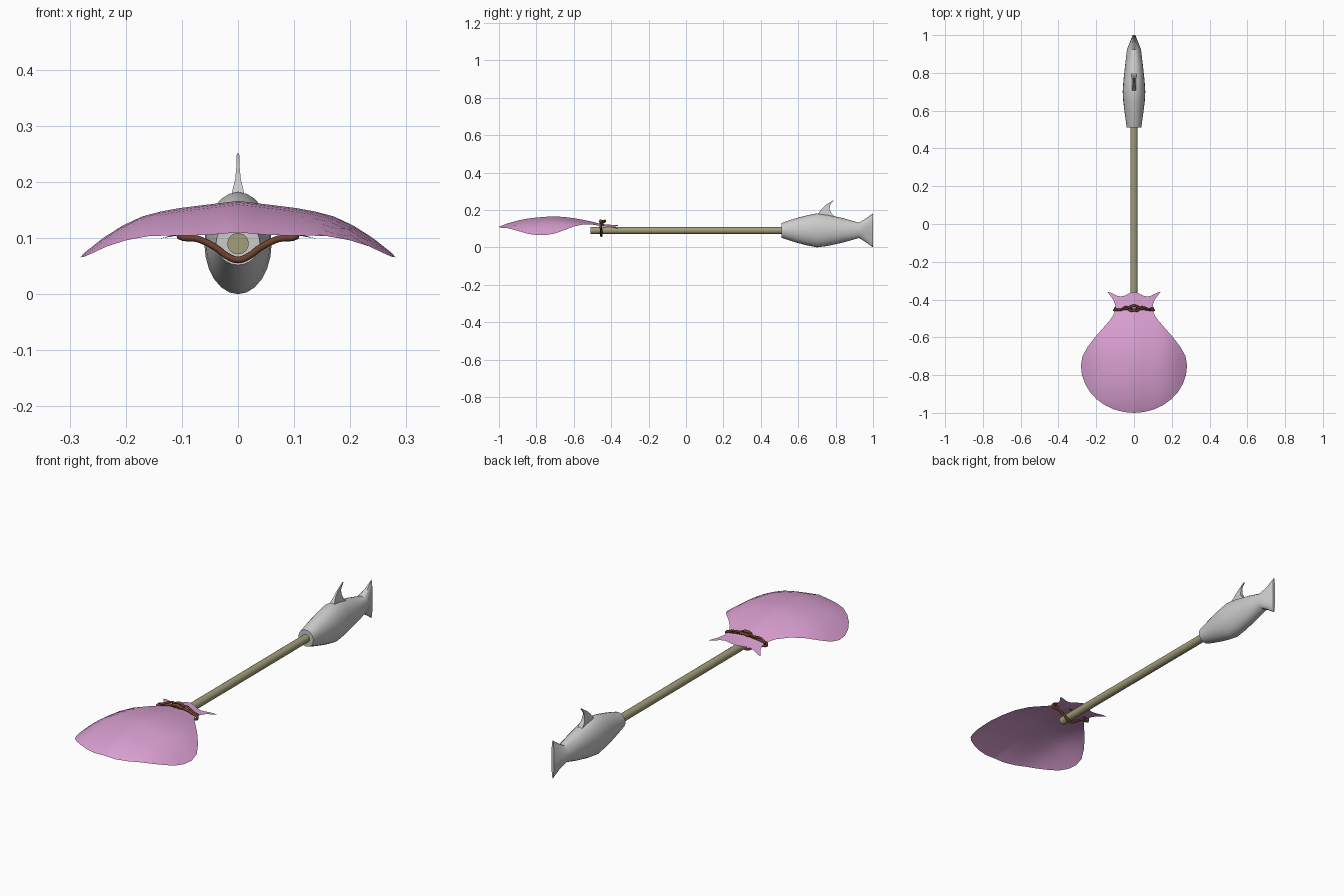
import bpy, bmesh, math

if "Cube" in bpy.data.objects:
    bpy.data.objects.remove(bpy.data.objects["Cube"])


def material(name, rgb):
    m = bpy.data.materials.new(name)
    m.diffuse_color = (*rgb, 1)
    m.use_nodes = True
    m.node_tree.nodes["Principled BSDF"].inputs["Base Color"].default_value = m.diffuse_color
    return m


pink = material("pink_cloth", (0.72, 0.36, 0.66))
wood = material("olive_wood", (0.36, 0.34, 0.19))
brown = material("brown_cord", (0.16, 0.055, 0.025))


def lerp(table, t):
    """Piecewise linear lookup in (key, value) pairs."""
    for (a, va), (b, vb) in zip(table, table[1:]):
        if t <= b:
            return va + (vb - va) * max(0, t - a) / (b - a)
    return table[-1][1]


def finish(name, bm, mat=None, angle=30, closed=True):
    bmesh.ops.remove_doubles(bm, verts=bm.verts, dist=1e-5)
    if closed:
        bmesh.ops.recalc_face_normals(bm, faces=bm.faces)
    me = bpy.data.meshes.new(name)
    bm.to_mesh(me)
    bm.free()
    ob = bpy.data.objects.new(name, me)
    bpy.context.collection.objects.link(ob)
    if mat:
        me.materials.append(mat)
    bpy.ops.object.select_all(action='DESELECT')
    bpy.context.view_layer.objects.active = ob
    ob.select_set(True)
    bpy.ops.object.shade_smooth_by_angle(angle=math.radians(angle))
    return ob


def loft(rings, caps=True):
    """Skin a list of closed rings of points."""
    bm = bmesh.new()
    vs = [[bm.verts.new(p) for p in r] for r in rings]
    n = len(vs[0])
    for a, b in zip(vs, vs[1:]):
        for i in range(n):
            j = (i + 1) % n
            bm.faces.new((a[i], a[j], b[j], b[i]))
    if caps:
        bm.faces.new(vs[0])
        bm.faces.new(vs[-1])
    return bm


def ellipse(y, rx, rz, z, n=24):
    return [(rx * math.cos(2 * math.pi * i / n), y, z + rz * math.sin(2 * math.pi * i / n))
            for i in range(n)]


# wooden shaft
finish("shaft", loft([ellipse(y, 0.019, 0.019, 0.09) for y in (-0.51, 0.53)]), wood)

# fish body and tail: y, half width, half height
body = [(0.51, 0.039, 0.039), (0.55, 0.044, 0.053), (0.60, 0.051, 0.068), (0.65, 0.057, 0.081),
        (0.70, 0.060, 0.091), (0.76, 0.056, 0.083), (0.84, 0.047, 0.065), (0.925, 0.037, 0.041),
        (0.96, 0.023, 0.062), (1.0, 0.007, 0.091)]
finish("fish_body", loft([ellipse(y, w, h, 0.091) for y, w, h in body]))

# dorsal fin: z, front y, rear y, half width
fin = [(0.15, 0.69, 0.81, 0.014), (0.185, 0.71, 0.775, 0.010), (0.205, 0.725, 0.768, 0.005),
       (0.225, 0.745, 0.77, 0.003), (0.238, 0.765, 0.777, 0.003), (0.251, 0.785, 0.79, 0.002)]
finish("dorsal_fin", loft([[(-w, a, z), (w, a, z), (w, b, z), (-w, b, z)] for z, a, b, w in fin]), angle=40)

# cloth head: outline, spine height and sideways droop
width = [(-0.75, 0.281), (-0.70, 0.273), (-0.65, 0.245), (-0.60, 0.207), (-0.55, 0.163),
         (-0.50, 0.120), (-0.47, 0.103), (-0.43, 0.099), (-0.40, 0.110), (-0.36, 0.140)]
spine = [(-1.0, 0.110), (-0.95, 0.130), (-0.87, 0.151), (-0.78, 0.162), (-0.70, 0.166),
         (-0.62, 0.160), (-0.52, 0.142), (-0.45, 0.124), (-0.36, 0.118)]
droop = [(0, 0), (0.10, 0.012), (0.15, 0.021), (0.185, 0.032), (0.23, 0.058), (0.285, 0.101)]
rows = [-0.75 - 0.25 * math.cos(math.pi / 2 * k / 8) for k in range(8)] + [w[0] for w in width]
bm = bmesh.new()
N = 16
grid = []
for y in rows:
    hw = 0.281 * math.sqrt(max(0, 1 - ((y + 0.75) / 0.25) ** 2)) if y < -0.75 else lerp(width, y)
    row = []
    for i in range(N + 1):
        s = 2 * i / N - 1
        # scalloped collar edge
        dip = 0.024 * math.sin(math.pi * abs(s)) ** 2 if y > -0.37 else 0
        x = hw * s
        row.append(bm.verts.new((x, y - dip, lerp(spine, y) - lerp(droop, abs(x)))))
    grid.append(row)
for a, b in zip(grid, grid[1:]):
    for i in range(N):
        bm.faces.new((a[i], a[i + 1], b[i + 1], b[i]))
finish("cloth_head", bm, pink, 60, closed=False)


# cord pieces
def cord(name, pts, r, cyclic):
    cu = bpy.data.curves.new(name, 'CURVE')
    cu.dimensions = '3D'
    cu.bevel_depth = r
    cu.bevel_resolution = 2
    cu.resolution_u = 5
    cu.use_fill_caps = True
    sp = cu.splines.new('BEZIER')
    sp.bezier_points.add(len(pts) - 1)
    for bp, p in zip(sp.bezier_points, pts):
        bp.co = p
        bp.handle_left_type = bp.handle_right_type = 'AUTO'
    sp.use_cyclic_u = cyclic
    cu.materials.append(brown)
    bpy.context.collection.objects.link(bpy.data.objects.new(name, cu))


# loop around the collar, over the cloth and under the shaft
Y = -0.453
half = [(0.04, Y + 0.004, 0.129), (0.075, Y, 0.122), (0.106, Y - 0.003, 0.109),
        (0.07, Y, 0.098), (0.04, Y, 0.083), (0.018, Y, 0.067)]
loop = [(0, Y, 0.130)] + half + [(0, Y, 0.061)] + [(-x, y, z) for x, y, z in reversed(half)]
cord("cord_loop", loop, 0.006, True)

# knot and loose ends
cord("cord_knot", [(-0.025, Y + 0.002, 0.134), (0, Y + 0.02, 0.142), (0.025, Y + 0.002, 0.134),
                   (0, Y - 0.004, 0.143)], 0.007, True)
for side, name in ((-1, "left"), (1, "right")):
    cord("cord_end_" + name, [(side * 0.012, Y + 0.006, 0.141), (side * 0.045, Y + 0.013, 0.139),
                              (side * 0.075, Y + 0.004 * side, 0.129),
                              (side * 0.104, Y + 0.008, 0.117)], 0.005, False)
